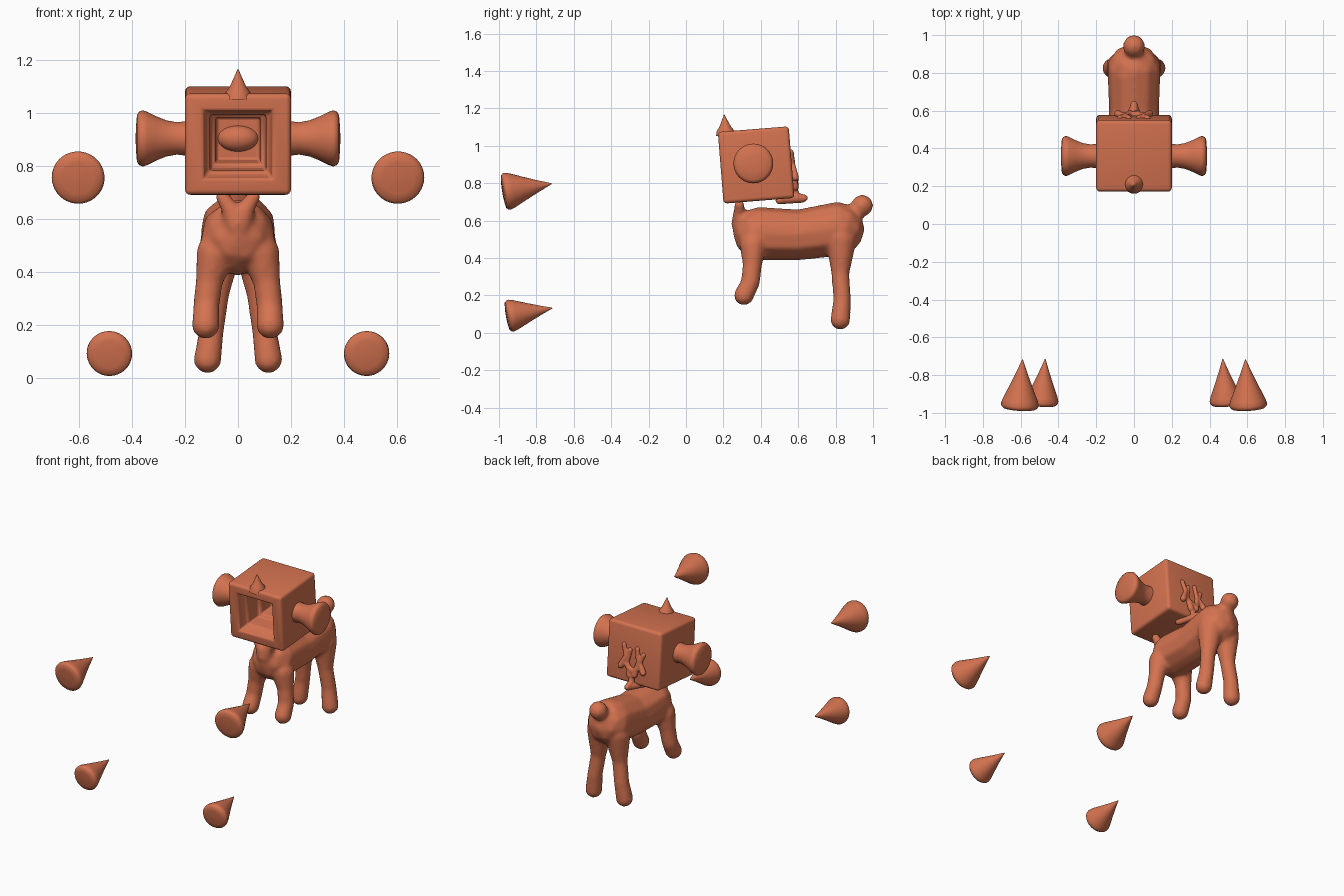
import bpy, bmesh
from math import cos, sin, pi
from mathutils import Vector, Matrix

if "Cube" in bpy.data.objects:
    bpy.data.objects.remove(bpy.data.objects["Cube"])

clay = bpy.data.materials.new("terracotta")
clay.diffuse_color = (0.66, 0.17, 0.08, 1)
clay.use_nodes = True
clay.node_tree.nodes["Principled BSDF"].inputs["Base Color"].default_value = clay.diffuse_color


def add(name, bm, angle=0.7):
    bmesh.ops.recalc_face_normals(bm, faces=bm.faces[:])
    me = bpy.data.meshes.new(name)
    bm.to_mesh(me)
    bm.free()
    ob = bpy.data.objects.new(name, me)
    bpy.context.collection.objects.link(ob)
    me.materials.append(clay)
    bpy.ops.object.select_all(action='DESELECT')
    ob.select_set(True)
    bpy.context.view_layer.objects.active = ob
    bpy.ops.object.shade_smooth_by_angle(angle=angle)
    return ob


def lathe(name, start, direction, profile, n=40):
    """Spin (radius, distance) pairs around an axis; ends are closed."""
    rot = Vector(direction).to_track_quat('Z', 'Y').to_matrix()
    bm = bmesh.new()
    rings = []
    for r, h in profile:
        rings.append([bm.verts.new(Vector(start) + rot @ Vector(
            (r * cos(2 * pi * i / n), r * sin(2 * pi * i / n), h))) for i in range(n)])
    for a, b in zip(rings, rings[1:]):
        for i in range(n):
            j = (i + 1) % n
            bm.faces.new((a[i], a[j], b[j], b[i]))
    bm.faces.new(rings[0])
    bm.faces.new(rings[-1])
    return add(name, bm)


def limb(bm, points, step=0.02):
    """Row of overlapping balls along (x, y, z, radius) points."""
    for a, b in zip(points, points[1:]):
        a, b = Vector(a), Vector(b)
        n = max(2, int((b - a).length / step))
        for i in range(n + 1):
            p = a.lerp(b, i / n)
            bmesh.ops.create_icosphere(bm, subdivisions=2, radius=p[3],
                                       matrix=Matrix.Translation(p.xyz))


def mirrored(points):
    return [(-x, y, z, r) for x, y, z, r in points]


def sculpt(name, bm, voxel, smooth):
    """Fuse the balls into one soft skin."""
    ob = add(name, bm)
    m = ob.modifiers.new("fuse", 'REMESH')
    m.mode = 'VOXEL'
    m.voxel_size = voxel
    m.use_smooth_shade = True
    s = ob.modifiers.new("soften", 'SMOOTH')
    s.factor = 0.5
    s.iterations = smooth
    return ob


# body with legs, tail and thin neck
bm = bmesh.new()
limb(bm, [(0, .395, .53, .145), (0, .6, .523, .138), (0, .81, .555, .147)])
limb(bm, [(0, .86, .60, .075), (0, .91, .65, .048), (0, .942, .68, .06)])
front_leg = [(.085, .36, .47, .075), (.108, .355, .37, .054),
             (.12, .345, .27, .052), (.122, .31, .2, .055)]
back_leg = [(.065, .83, .5, .085), (.08, .825, .32, .05),
            (.1, .835, .18, .049), (.115, .825, .07, .055)]
neck = [(.06, .285, .685, .028), (.03, .285, .64, .035), (0, .3, .58, .06)]
for path in (front_leg, back_leg, neck):
    limb(bm, path)
    limb(bm, mirrored(path))
sculpt("body", bm, 0.011, 8)

# box head with a stepped hollow front
tilt = Matrix.Translation((0, .375, .897)) @ Matrix.Rotation(0.08, 4, 'X')
W, D, H = .2, .19, .192
bm = bmesh.new()
bmesh.ops.create_cube(bm, size=2, matrix=Matrix.Diagonal((W, D, H, 1)))
bmesh.ops.bevel(bm, geom=bm.edges[:], offset=.02, segments=4, profile=.5, affect='EDGES')
face = min(bm.faces, key=lambda f: (f.calc_center_median().y, -f.calc_area()))
for hx, hz, y in ((.13, .13, -D), (.118, .118, -D + .06), (.106, .106, -D + .07),
                  (.102, .102, -D + .17), (.086, .086, -D + .18), (.08, .08, -D + .28)):
    bmesh.ops.inset_region(bm, faces=[face], thickness=.003)
    for v in face.verts:
        v.co = Vector((hx if v.co.x > 0 else -hx, y, hz if v.co.z > 0 else -hz))
bm.transform(tilt)
head = add("head", bm)
bev = head.modifiers.new("soft_edges", 'BEVEL')
bev.width = .01
bev.segments = 3
bev.limit_method = 'ANGLE'
bev.angle_limit = 0.8

# soft bulge at the back of the hollow
bm = bmesh.new()
bmesh.ops.create_uvsphere(bm, u_segments=32, v_segments=16, radius=1,
                          matrix=tilt @ Matrix.Translation((0, .1, .0))
                          @ Matrix.Diagonal((.078, .05, .05, 1)))
add("inner_bulge", bm, 3)

# flared side ears
for s, side in ((-1, "left"), (1, "right")):
    lathe(side + "_ear", (s * .19, .36, .905), (s, 0, 0),
          [(.066, 0), (.061, .04), (.068, .08), (.084, .12), (.1, .152), (.106, .17),
           (.101, .184), (.088, .192), (.04, .196), (.002, .197)])

# small spike on the top front edge
lathe("crest_spike", (0, .212, 1.055), (0, -.07, 1),
      [(.052, 0), (.046, .025), (.032, .045), (.02, .07), (.009, .095), (.001, .113)], 24)

# knotted strands and lip on the back of the head
bm = bmesh.new()
for x, top, low, lean in ((-.075, .93, .82, .02), (-.028, .96, .79, -.012),
                          (.025, .94, .78, .015), (.072, .965, .83, -.02)):
    limb(bm, [(x, .56, top, .017), (x + lean, .572, (top + low) / 2, .014),
              (x - lean / 2, .583, low, .021)], .008)
limb(bm, [(-.07, .573, .85, .015), (0, .58, .81, .019), (.07, .573, .86, .015)], .008)
limb(bm, [(0, .575, .79, .015), (0, .588, .73, .022), (0, .632, .72, .02)], .008)
limb(bm, [(-.05, .5, .708, .022), (0, .62, .716, .022), (.05, .5, .708, .022)], .008)
sculpt("back_strands", bm, .006, 3)

# four floating cones pointing at the animal
for s, side in ((-1, "left"), (1, "right")):
    for name, x, z, y, r, tip in (("upper", .605, .755, -.965, .1, (.59, -.718, .797)),
                                  ("lower", .487, .09, -.945, .086, (.47, -.715, .132))):
        base = Vector((s * x, y, z))
        axis = Vector((s * tip[0], tip[1], tip[2])) - base
        L = axis.length
        lathe(f"{name}_{side}_cone", base, axis,
              [(.002, -.016), (r * .6, -.014), (r * .88, -.01), (r * .98, 0), (r, .012),
               (r * .93, L * .14), (r * .62, L * .42), (r * .32, L * .7),
               (r * .12, L * .9), (.002, L)])
